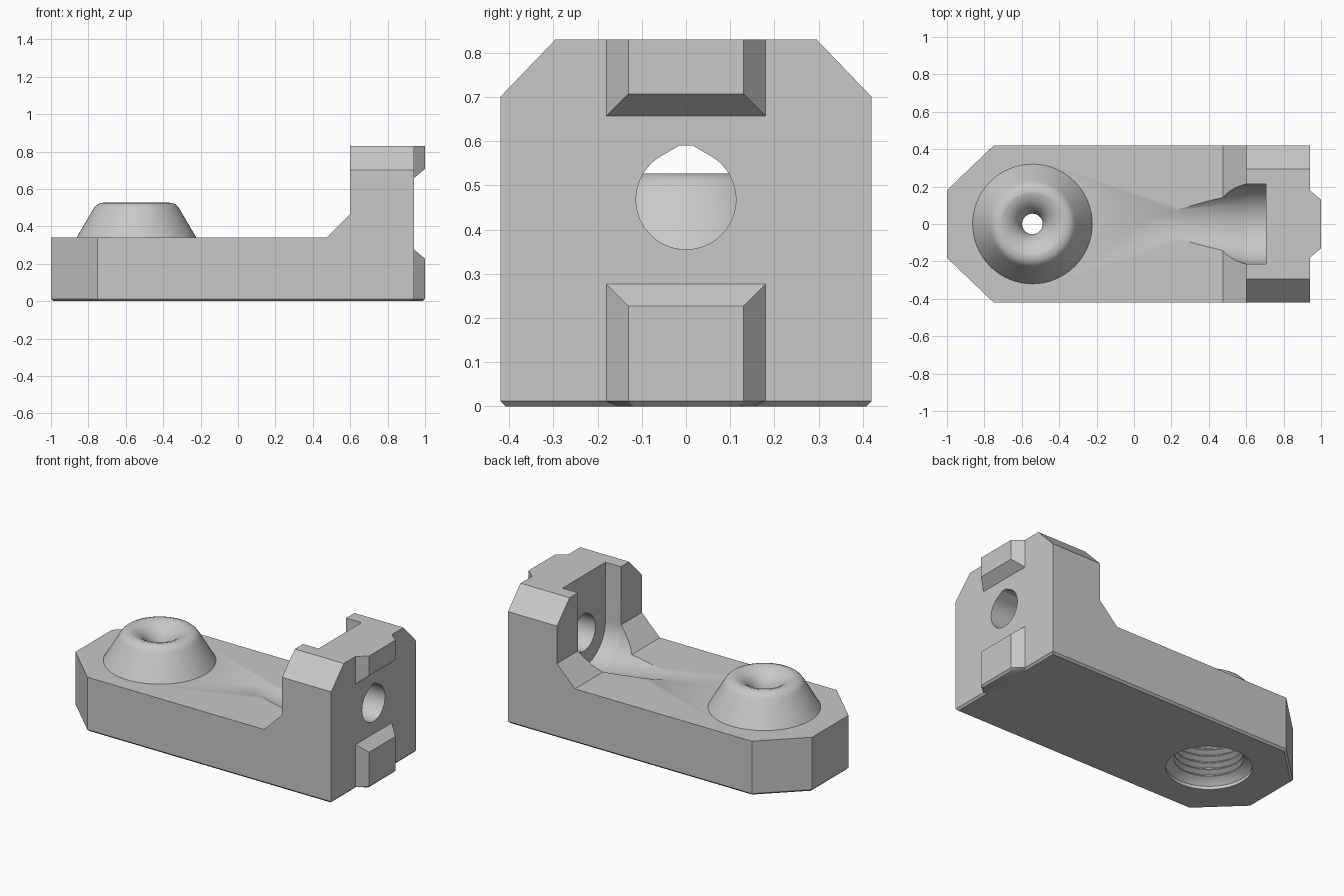
import bpy, bmesh
from math import sin, cos, pi, radians
from mathutils import Vector, Matrix

cube = bpy.data.objects.get("Cube")
if cube:
    bpy.data.objects.remove(cube, do_unlink=True)

grey = bpy.data.materials.new("light grey")
grey.use_nodes = True
grey.diffuse_color = (0.58, 0.58, 0.58, 1)
grey.node_tree.nodes["Principled BSDF"].inputs["Base Color"].default_value = grey.diffuse_color


def finish(name, bm):
    bmesh.ops.recalc_face_normals(bm, faces=bm.faces)
    mesh = bpy.data.meshes.new(name)
    bm.to_mesh(mesh)
    bm.free()
    mesh.materials.append(grey)
    ob = bpy.data.objects.new(name, mesh)
    bpy.context.collection.objects.link(ob)
    return ob


def prism(points, place, a, b):
    """Closed outline swept from a to b; place(u, v, w) gives the position."""
    bm = bmesh.new()
    rings = [[bm.verts.new(place(u, v, w)) for u, v in points] for w in (a, b)]
    n = len(points)
    for ring in rings:
        bm.faces.new(ring)
    for i in range(n):
        j = (i + 1) % n
        bm.faces.new((rings[0][i], rings[0][j], rings[1][j], rings[1][i]))
    bmesh.ops.recalc_face_normals(bm, faces=bm.faces)
    return bm


def lathe(name, profile, x, steps=64):
    """Profile of (radius, z) turned about an upright axis, with flat ends."""
    bm = bmesh.new()
    rings = [[bm.verts.new((x + r * cos(2 * pi * i / steps), r * sin(2 * pi * i / steps), z))
              for i in range(steps)] for r, z in profile]
    bm.faces.new(rings[0])
    bm.faces.new(rings[-1])
    for lo, hi in zip(rings, rings[1:]):
        for i in range(steps):
            j = (i + 1) % steps
            bm.faces.new((lo[i], lo[j], hi[j], hi[i]))
    return finish(name, bm)


def hull(name, points):
    bm = bmesh.new()
    for p in points:
        bm.verts.new(p)
    bmesh.ops.convex_hull(bm, input=bm.verts)
    return finish(name, bm)


def slice_off(bm, point, normal):
    cut = bmesh.ops.bisect_plane(bm, geom=bm.verts[:] + bm.edges[:] + bm.faces[:],
                                 plane_co=point, plane_no=normal, clear_outer=True)
    edges = [e for e in cut["geom_cut"] if isinstance(e, bmesh.types.BMEdge)]
    bmesh.ops.holes_fill(bm, edges=edges)


def combine(target, tool, operation):
    mod = target.modifiers.new(operation.title(), "BOOLEAN")
    mod.operation, mod.solver, mod.object = operation, "EXACT", tool
    bpy.context.view_layer.objects.active = target
    bpy.ops.object.modifier_apply(modifier=mod.name)
    bpy.data.objects.remove(tool, do_unlink=True)


# L-shaped body with chamfered corners
W, BACK, TOP, FLOOR, C = 0.42, 0.94, 0.83, 0.34, 0.012
side = [(-1, 0), (BACK, 0), (BACK, TOP), (0.6, TOP), (0.6, 0.465), (0.475, FLOOR), (-1, FLOOR)]
bm = prism(side, lambda x, z, y: (x, y, z), -W, W)
for s in (-1, 1):
    slice_off(bm, (-1, s * 0.18, 0), (-0.24, s * 0.25, 0))
    slice_off(bm, (0, s * W, 0.70), (0, s * 0.13, 0.125))
    slice_off(bm, (0, s * W, C), (0, s, -1))
    slice_off(bm, (-1, s * 0.18, C), Vector((-0.24, s * 0.25, 0)).normalized() - Vector((0, 0, 1)))
for x, s in ((-1, -1), (BACK, 1)):
    slice_off(bm, (x, 0, C), (s, 0, -1))
body = finish("bracket_body", bm)

# Tapered locating keys on the end face
upper, lower = [], []
for s in (-1, 1):
    for x, y, zu, zl in ((0.9, 0.18, 0.657, 0.277), (BACK, 0.18, 0.657, 0.277), (1, 0.13, 0.707, 0.227)):
        upper += [(x, s * y, zu), (x, s * y, TOP)]
        lower += [(x, s * y, zl), (x, s * y, C)]
    lower += [(0.9, s * 0.168, 0), (0.988, s * 0.12, 0)]
combine(body, hull("upper_key", upper), "UNION")
combine(body, hull("lower_key", lower), "UNION")

# Conical boss with a rounded lip
BX = -0.543
boss = lathe("boss", [(0.32, 0.2), (0.32, FLOOR), (0.232, 0.49), (0.222, 0.505),
                      (0.208, 0.518), (0.19, 0.525), (0.17, 0.527)], BX)
combine(body, boss, "UNION")

# Funnel mouth and threaded socket through the boss
bore = [(0.24, -0.05), (0.24, 0.02), (0.222, 0.04)]
for i in range(6):
    z = 0.045 + i * 0.042
    bore += [(0.193, z + 0.012), (0.193, z + 0.018), (0.22, z + 0.032), (0.22, z + 0.038)]
bore += [(0.193, 0.31), (0.055, 0.33), (0.055, 0.40), (0.062, 0.435), (0.08, 0.47),
         (0.105, 0.497), (0.135, 0.516), (0.17, 0.5275), (0.17, 0.6)]
combine(body, lathe("bore_cutter", bore, BX), "DIFFERENCE")


# Round-bottomed slot in the upright wall
def across(y, z, x):
    return (x, y, z)


AXIS, R = 0.468, 0.213
slot = [(R * cos(pi + pi * i / 32), AXIS + R * sin(pi + pi * i / 32)) for i in range(33)]
slot += [(R, 1), (-R, 1)]
combine(body, finish("slot_cutter", prism(slot, across, 0.594, 0.707)), "DIFFERENCE")

# Teardrop hole through the wall
r = 0.113
arc = [radians(120 + 300 * i / 48) for i in range(49)]
drop = [(r * cos(a), AXIS + r * sin(a)) for a in arc] + [(0.015, 0.59), (-0.015, 0.59)]
combine(body, finish("hole_cutter", prism(drop, across, 0.65, 1.1)), "DIFFERENCE")

# Tapering groove running from the slot along the floor
bm = bmesh.new()
bmesh.ops.create_cone(bm, cap_ends=True, segments=64, radius1=0.09, radius2=R, depth=0.7,
                      matrix=Matrix.Translation((0.25, 0, AXIS)) @ Matrix.Rotation(pi / 2, 4, "Y"))
combine(body, finish("groove_cutter", bm), "DIFFERENCE")

# Smooth round surfaces, crisp edges
bpy.ops.object.select_all(action="DESELECT")
body.select_set(True)
bpy.context.view_layer.objects.active = body
bpy.ops.object.shade_smooth_by_angle(angle=radians(28))
